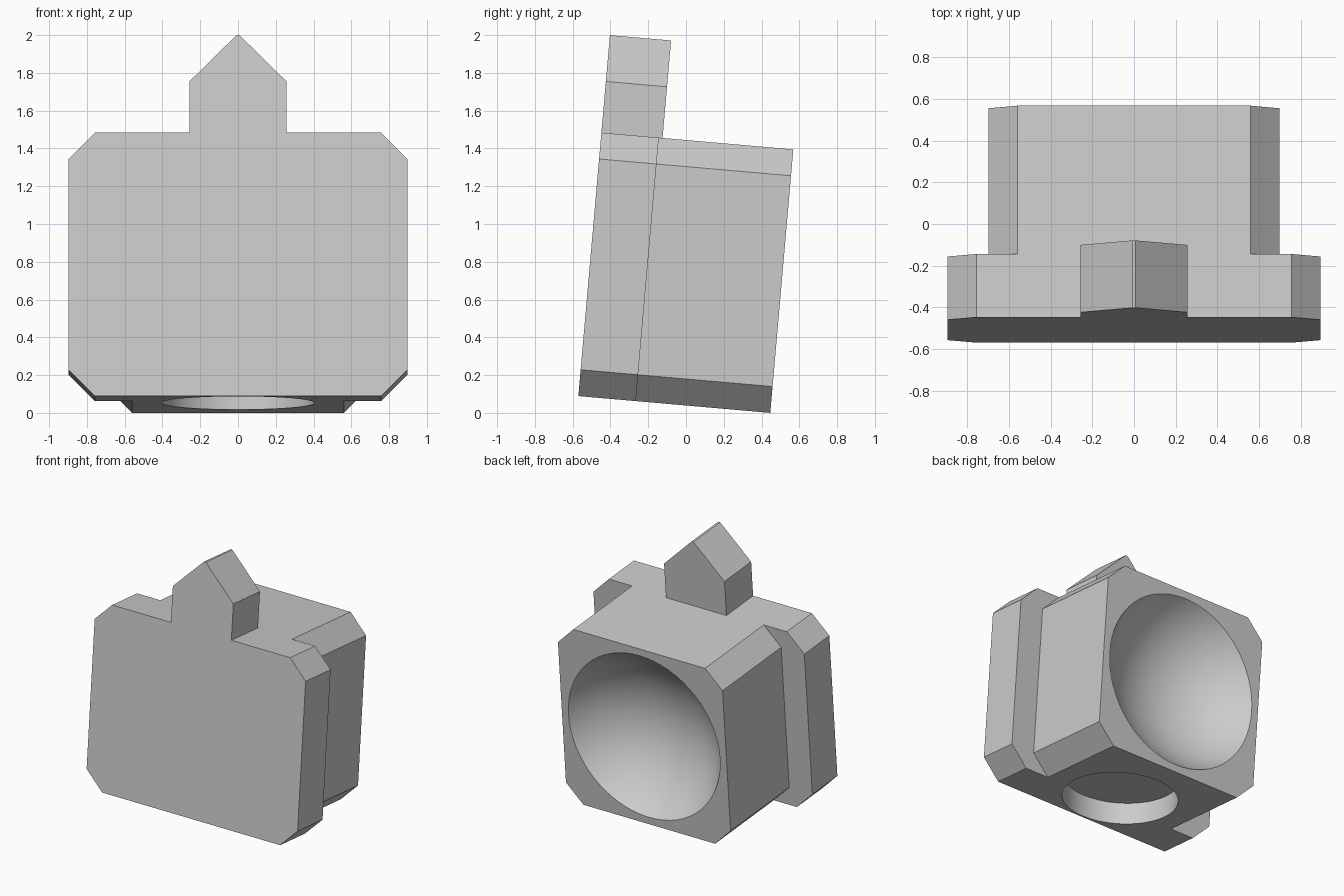
import bpy
import bmesh
import math
from mathutils import Matrix

default_cube = bpy.data.objects.get("Cube")
if default_cube:
    bpy.data.objects.remove(default_cube, do_unlink=True)

GREY = (0.6, 0.6, 0.6, 1)
HEIGHT, DEPTH, SLAB_DEPTH, CHAMFER = 1.4, 1.02, 0.305, 0.14

grey = bpy.data.materials.new("plain grey")
grey.use_nodes = True
grey.diffuse_color = GREY
grey.node_tree.nodes["Principled BSDF"].inputs["Base Color"].default_value = GREY


def add_object(name, bm):
    bmesh.ops.recalc_face_normals(bm, faces=bm.faces)
    mesh = bpy.data.meshes.new(name)
    bm.to_mesh(mesh)
    bm.free()
    mesh.materials.append(grey)
    obj = bpy.data.objects.new(name, mesh)
    bpy.context.collection.objects.link(obj)
    return obj


def prism(name, half_outline, depth):
    """Mirror a right-hand outline across x and extrude it back from y = 0."""
    bm = bmesh.new()
    outline = half_outline + [(-x, z) for x, z in reversed(half_outline)]
    face = bm.faces.new([bm.verts.new((x, 0, z)) for x, z in outline])
    extruded = bmesh.ops.extrude_face_region(bm, geom=[face])["geom"]
    verts = [v for v in extruded if isinstance(v, bmesh.types.BMVert)]
    bmesh.ops.translate(bm, verts=verts, vec=(0, depth, 0))
    return add_object(name, bm)


def chamfered(half_width):
    inner = half_width - CHAMFER
    return [(inner, 0), (half_width, CHAMFER),
            (half_width, HEIGHT - CHAMFER), (inner, HEIGHT)]


def combine(target, other, operation):
    mod = target.modifiers.new(operation.lower(), "BOOLEAN")
    mod.operation = operation
    mod.solver = "EXACT"
    mod.object = other
    bpy.context.view_layer.objects.active = target
    bpy.ops.object.modifier_apply(modifier=mod.name)
    bpy.data.objects.remove(other, do_unlink=True)


# Wide front slab, narrower rear block and pointed top tab
body = prism("body", chamfered(0.897), SLAB_DEPTH)
rear_block = prism("rear_block", chamfered(0.7), DEPTH)
top_tab = prism("top_tab", [(0.257, 1.0), (0.257, 1.672), (0.008, 1.918)], 0.325)
combine(body, rear_block, "UNION")
combine(body, top_tab, "UNION")

# Shallow spherical dish in the back
rim, dish_depth = 0.645, 0.36
radius = (rim ** 2 + dish_depth ** 2) / (2 * dish_depth)
bm = bmesh.new()
bmesh.ops.create_uvsphere(
    bm, u_segments=64, v_segments=48, radius=radius,
    matrix=Matrix.Translation((0, DEPTH + radius - dish_depth, HEIGHT / 2))
    @ Matrix.Rotation(math.pi / 2, 4, "X"))
combine(body, add_object("dish_cutter", bm), "DIFFERENCE")

# Round flat-ended socket in the underside
bm = bmesh.new()
bmesh.ops.create_cone(
    bm, cap_ends=True, segments=64, radius1=0.405, radius2=0.405, depth=0.32,
    matrix=Matrix.Translation((0, 0.42, 0)))
combine(body, add_object("socket_cutter", bm), "DIFFERENCE")

# Lean the whole piece back slightly
body.location = (0, -0.57, 0.089)
body.rotation_euler.x = math.radians(-5)

bpy.ops.object.select_all(action="DESELECT")
body.select_set(True)
bpy.context.view_layer.objects.active = body
bpy.ops.object.shade_smooth_by_angle(angle=math.radians(30))
